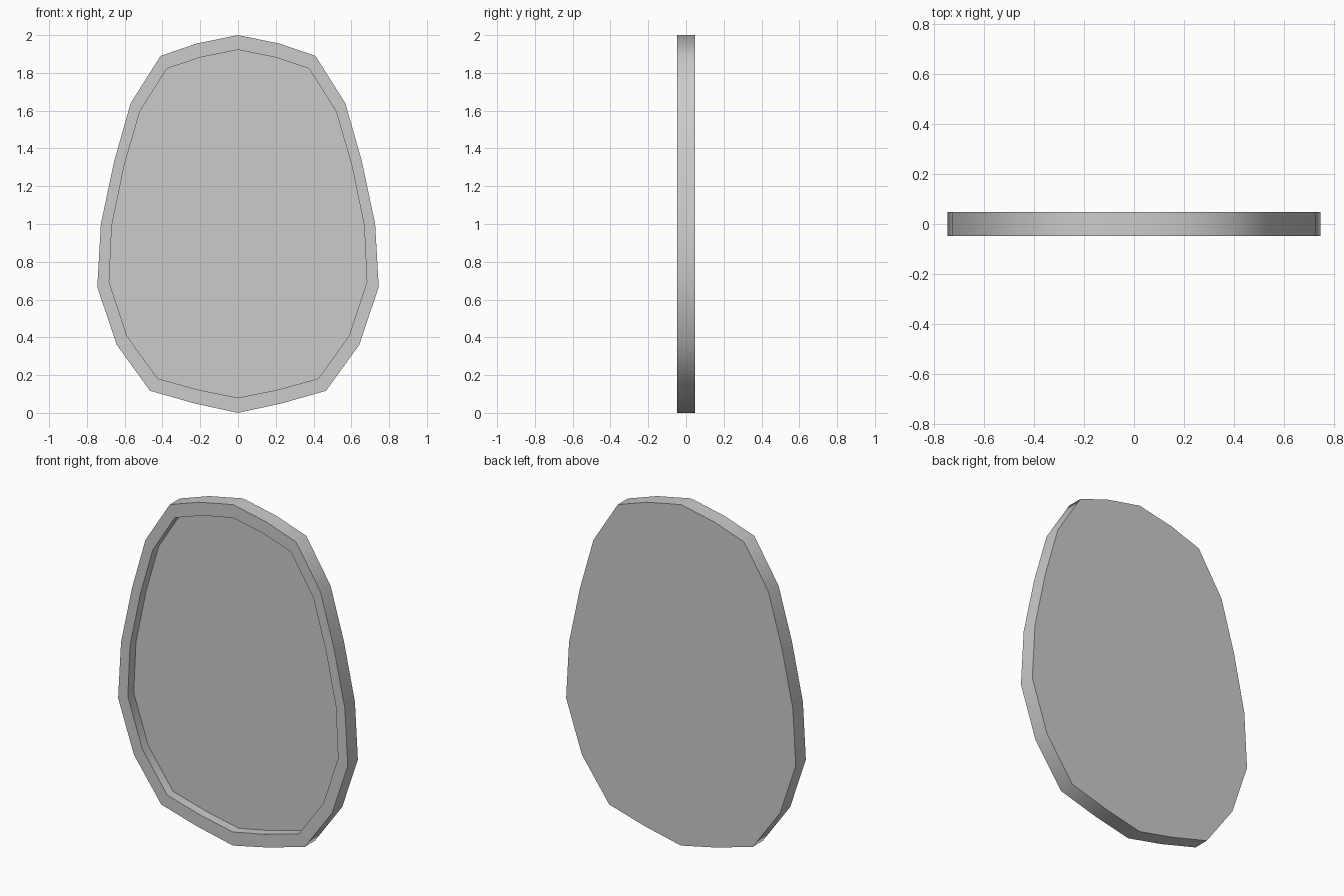
import bpy, bmesh, math

if "Cube" in bpy.data.objects:
    bpy.data.objects.remove(bpy.data.objects["Cube"])

# Right half outlines (x, z), top to bottom
OUTER = [(0, 2), (0.22, 1.955), (0.41, 1.89), (0.568, 1.64), (0.655, 1.335), (0.726, 1.0),
         (0.745, 0.667), (0.643, 0.362), (0.466, 0.117), (0.23, 0.05), (0, 0)]
INNER = [(0, 1.922), (0.2, 1.882), (0.377, 1.822), (0.52, 1.595), (0.602, 1.31), (0.668, 0.993),
         (0.682, 0.693), (0.588, 0.408), (0.426, 0.182), (0.2, 0.12), (0, 0.08)]
HALF = 0.047      # half thickness
FLOOR = 0.008     # y of the recessed panel


def ring(bm, half, y):
    """Mirror a half outline into a closed loop of vertices."""
    pts = half + [(-x, z) for x, z in reversed(half[1:-1])]
    return [bm.verts.new((x, y, z)) for x, z in pts]


def bridge(bm, a, b):
    n = len(a)
    for i in range(n):
        j = (i + 1) % n
        bm.faces.new((a[i], a[j], b[j], b[i]))


# Egg-shaped plate: flat back, outer wall, raised rim, recessed panel
bm = bmesh.new()
loops = [ring(bm, OUTER, HALF), ring(bm, OUTER, -HALF),
         ring(bm, INNER, -HALF), ring(bm, INNER, FLOOR)]
for a, b in zip(loops, loops[1:]):
    bridge(bm, a, b)
bm.faces.new(loops[0])
bm.faces.new(loops[-1])
bmesh.ops.recalc_face_normals(bm, faces=bm.faces[:])

mesh = bpy.data.meshes.new("rimmed_plate")
bm.to_mesh(mesh)
bm.free()
plate = bpy.data.objects.new("rimmed_plate", mesh)
bpy.context.collection.objects.link(plate)
bpy.context.view_layer.objects.active = plate
plate.select_set(True)
bpy.ops.object.shade_smooth_by_angle(angle=math.radians(45))
